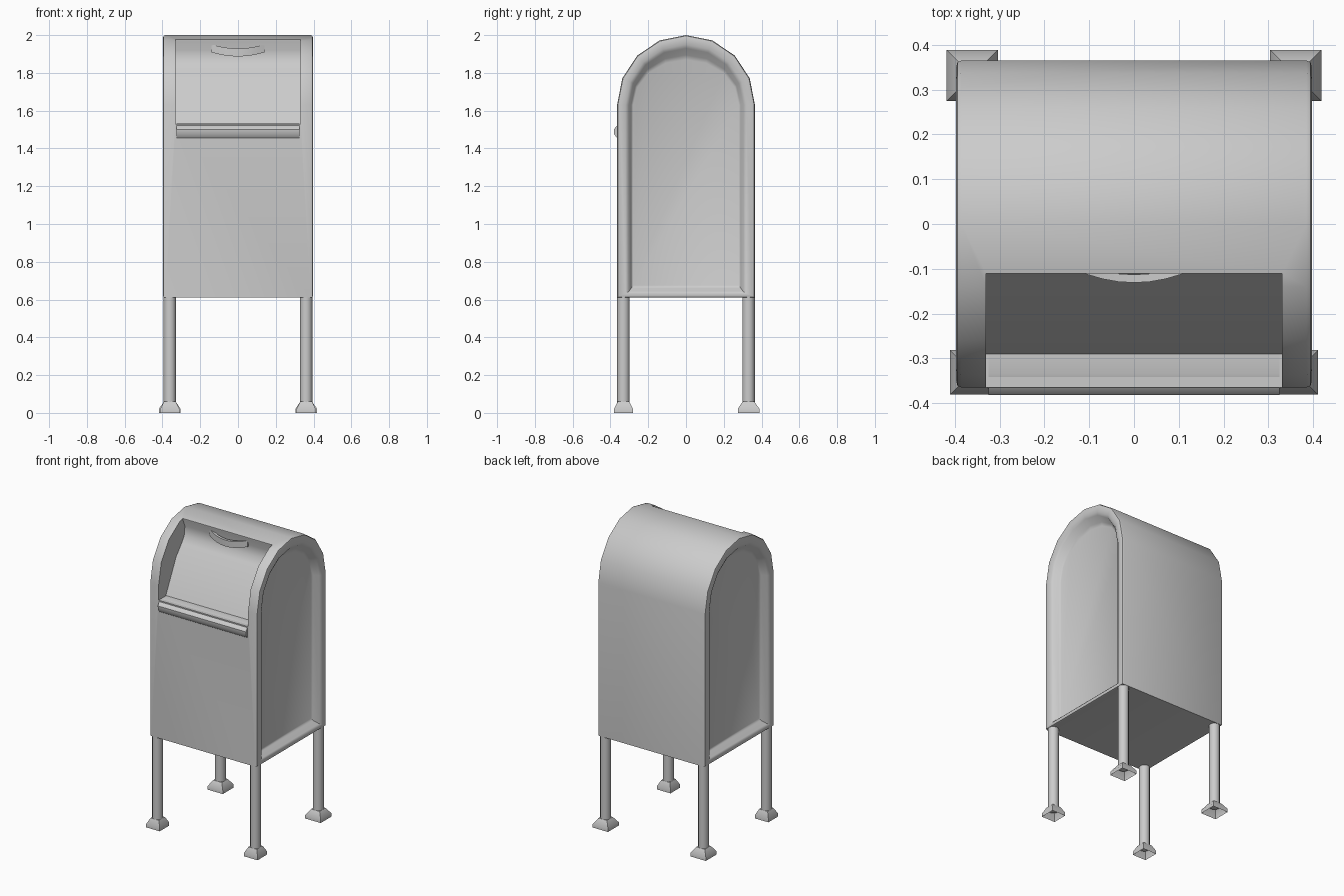
import bpy, bmesh, math
from mathutils import Vector

if "Cube" in bpy.data.objects:
    bpy.data.objects.remove(bpy.data.objects["Cube"])


def finish(name, bm, angle=40):
    bmesh.ops.recalc_face_normals(bm, faces=bm.faces)
    me = bpy.data.meshes.new(name)
    bm.to_mesh(me)
    bm.free()
    ob = bpy.data.objects.new(name, me)
    bpy.context.collection.objects.link(ob)
    smooth(ob, angle)
    return ob


def smooth(ob, angle=40):
    bpy.ops.object.select_all(action='DESELECT')
    bpy.context.view_layer.objects.active = ob
    ob.select_set(True)
    bpy.ops.object.shade_smooth_by_angle(angle=math.radians(angle))


def loft(name, loops, cap_start=True, cap_end=True, angle=40):
    bm = bmesh.new()
    rows = [[bm.verts.new(p) for p in loop] for loop in loops]
    n = len(rows[0])
    for a, b in zip(rows, rows[1:]):
        for i in range(n):
            j = (i + 1) % n
            bm.faces.new((a[i], a[j], b[j], b[i]))
    if cap_start:
        bm.faces.new(rows[0][::-1])
    if cap_end:
        bm.faces.new(rows[-1])
    return finish(name, bm, angle)


def extrude_x(name, profile, x0, x1):
    return loft(name, [[(x, y, z) for y, z in profile] for x in (x0, x1)])


def arch(x, side, top, bottom):
    """Arched outline, pulled in from the outer shape by the given margins."""
    w, base, spring = 0.365 - side, 0.61 + bottom, 1.63
    pts = [(x, -w, base), (x, w, base)]
    for i in range(9):
        a = math.pi * i / 8
        pts.append((x, w * math.cos(a), spring + (0.37 - top) * math.sin(a)))
    return pts


# Body with rounded rims and recessed side panels: x, side, top, bottom
rings = [(0.385, 0, 0, 0), (0.394, 0.004, 0.004, 0.003), (0.397, 0.015, 0.015, 0.01),
         (0.395, 0.045, 0.05, 0.022), (0.385, 0.062, 0.07, 0.033),
         (0.35, 0.075, 0.105, 0.05), (0.343, 0.085, 0.13, 0.065)]
loops = [arch(-r[0], *r[1:]) for r in reversed(rings)] + [arch(*r) for r in rings]
body = loft("body", loops)

# Mail opening cut into the front of the arch
opening = [(-0.6, 1.53), (-0.29, 1.53), (-0.18, 1.75), (-0.12, 1.82), (-0.095, 1.86),
           (-0.088, 1.92), (-0.11, 1.97), (-0.11, 2.2), (-0.6, 2.2)]
cutter = extrude_x("opening_cutter", opening, -0.33, 0.33)
mod = body.modifiers.new("opening", 'BOOLEAN')
mod.operation = 'DIFFERENCE'
mod.solver = 'EXACT'
mod.object = cutter
bpy.context.view_layer.objects.active = body
bpy.ops.object.modifier_apply(modifier=mod.name)
bpy.data.objects.remove(cutter)
smooth(body)

# Rolled lip under the opening
lip = [(-0.29, 1.52), (-0.29, 1.533), (-0.335, 1.532), (-0.365, 1.522),
       (-0.382, 1.5), (-0.38, 1.475), (-0.365, 1.455), (-0.34, 1.455)]
extrude_x("door_lip", lip, -0.325, 0.325)

# Curved pull handle at the back of the opening
handle = []
for i in range(9):
    t = -1 + i / 4
    bow = 1 - t * t
    x, y, z = 0.14 * t, -0.098 - 0.033 * bow, 1.93 - 0.022 * bow
    handle.append([(x, y, z - 0.021), (x, y, z + 0.021),
                   (x, y + 0.018, z + 0.021), (x, y + 0.018, z - 0.021)])
loft("door_handle", handle)

# Four round legs with flared square feet
for sx in (-1, 1):
    for sy in (-1, 1):
        tag = ("left" if sx < 0 else "right") + ("_front" if sy < 0 else "_back")
        cx, cy = 0.361 * sx, 0.331 * sy

        def circle(z, r=0.033):
            return [(cx + r * math.cos(k * math.pi / 6), cy + r * math.sin(k * math.pi / 6), z)
                    for k in range(12)]

        def square(z, h):
            return [(cx + sx_ * h, cy + sy_ * h, z)
                    for sx_, sy_ in ((-1, -1), (1, -1), (1, 1), (-1, 1))]

        loft("leg_" + tag, [circle(0.04), circle(0.63)])
        h = 0.05 if sy < 0 else 0.057
        loft("foot_" + tag, [square(0, h), square(0.022, h), square(0.06, 0.031)],
             cap_start=False)
